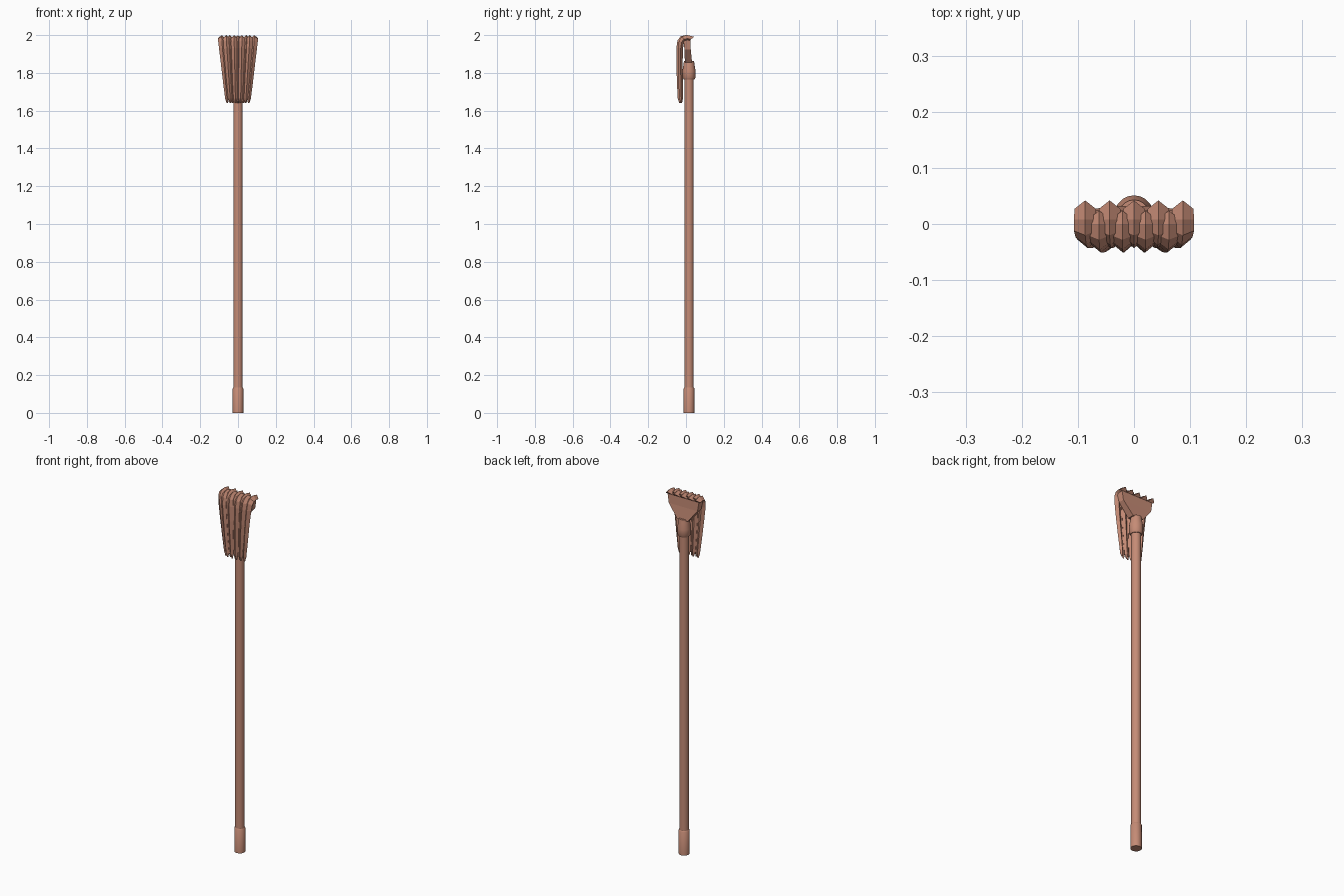
import bpy, bmesh, math
from mathutils import Vector

if "Cube" in bpy.data.objects:
    bpy.data.objects.remove(bpy.data.objects["Cube"])

mat = bpy.data.materials.new("warm_brown")
mat.diffuse_color = (0.56, 0.26, 0.18, 1)
mat.use_nodes = True
mat.node_tree.nodes["Principled BSDF"].inputs["Base Color"].default_value = mat.diffuse_color
POLE_Y = 0.016


def loft(name, rings, smooth=False):
    """Skin a list of equal-length point rings and cap both ends."""
    bm = bmesh.new()
    loops = [[bm.verts.new(p) for p in ring] for ring in rings]
    n = len(loops[0])
    for a, b in zip(loops, loops[1:]):
        for i in range(n):
            j = (i + 1) % n
            bm.faces.new((a[i], a[j], b[j], b[i]))
    bm.faces.new(loops[0][::-1])
    bm.faces.new(loops[-1])
    bmesh.ops.recalc_face_normals(bm, faces=bm.faces[:])
    me = bpy.data.meshes.new(name)
    bm.to_mesh(me)
    bm.free()
    me.materials.append(mat)
    ob = bpy.data.objects.new(name, me)
    bpy.context.collection.objects.link(ob)
    if smooth:
        bpy.ops.object.select_all(action='DESELECT')
        ob.select_set(True)
        bpy.context.view_layer.objects.active = ob
        bpy.ops.object.shade_smooth_by_angle(angle=math.radians(35))
    return ob


def turned(name, profile, sides=20):
    """Round part about the pole axis from (radius, z) pairs."""
    rings = [[(r * math.cos(2 * math.pi * i / sides),
               POLE_Y + r * math.sin(2 * math.pi * i / sides), z)
              for i in range(sides)] for r, z in profile]
    return loft(name, rings, True)


# Handle, end grip and socket
turned("pole", [(0.0245, 0.12), (0.0245, 1.80)])
turned("end_grip", [(0.028, 0), (0.028, 0.13), (0.0245, 0.135)])
turned("socket", [(0.028, 1.765), (0.034, 1.775), (0.035, 1.81),
                  (0.029, 1.845), (0.027, 1.862)])

# Flared plate holding the strands: half width, front y, back y, z
plate = [(0.032, -0.006, 0.032, 1.855), (0.088, -0.008, 0.025, 1.925),
         (0.096, -0.014, 0.024, 1.975)]
loft("head_plate", [[(-w, f, z), (w, f, z), (w, b, z), (-w, b, z)]
                    for w, f, b, z in plate])

# Strand path: centre y, z, ridge direction y, z, half thickness, half width, spread
path = [(0.025, 1.978, 0.75, 0.66, 0.020, 0.019, 1.0),
        (0.006, 1.982, 0.0, 1.0, 0.018, 0.020, 1.0),
        (-0.014, 1.978, -0.45, 0.89, 0.018, 0.020, 1.0),
        (-0.025, 1.962, -0.85, 0.53, 0.017, 0.019, 0.98),
        (-0.030, 1.930, -1.0, 0.1, 0.015, 0.018, 0.95),
        (-0.031, 1.850, -1.0, 0.0, 0.014, 0.016, 0.86),
        (-0.029, 1.750, -1.0, 0.0, 0.013, 0.013, 0.76),
        (-0.027, 1.665, -1.0, 0.0, 0.011, 0.010, 0.67),
        (-0.026, 1.640, -1.0, 0.0, 0.004, 0.004, 0.65)]


def strand(name, x, shift, back):
    rings = []
    for k, (y, z, ny, nz, t, w, s) in enumerate(path):
        c = Vector((x * s, y + shift - (back if k == 0 else 0), z))
        n, side = Vector((0, ny, nz)).normalized(), Vector((1, 0, 0))
        rings.append([c + n * t, c + side * w, c - n * t * 0.8, c - side * w])
    loft(name, rings)


# Two staggered rows of ridged strands
for i in range(5):
    strand(f"back_strand_{i + 1}", (i - 2) * 0.0435, 0.002, 0)
for i in range(4):
    strand(f"front_strand_{i + 1}", (i - 1.5) * 0.0415, -0.006, 0.010)
